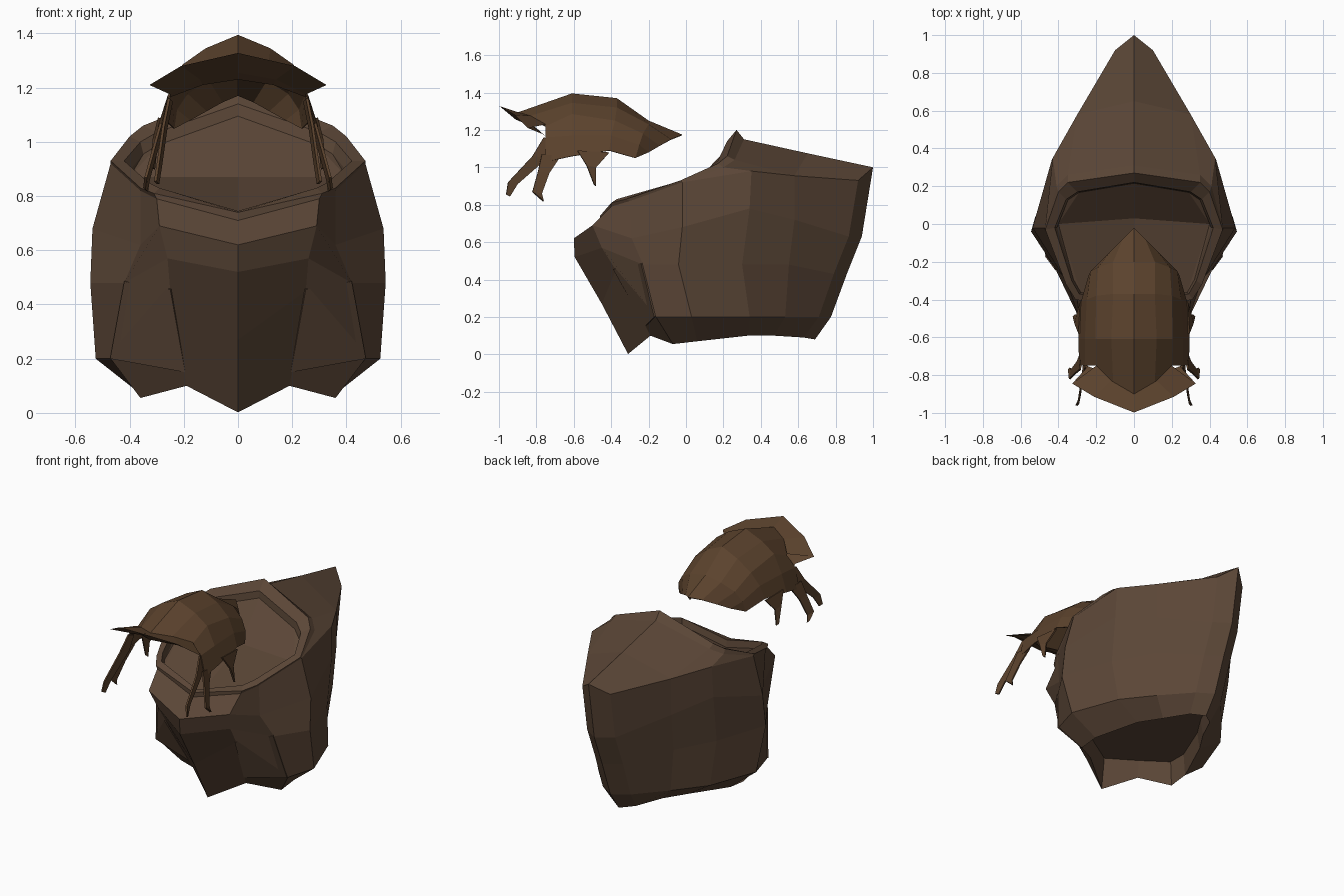
import bpy, bmesh


def material(name, rgb):
    m = bpy.data.materials.new(name)
    m.diffuse_color = (*rgb, 1)
    return m


LEATHER = material("dark_leather", (0.105, 0.062, 0.038))
CAP = material("cap_leather", (0.105, 0.055, 0.026))


def sheet(name, columns, mat, thick=0.0):
    """Loft half-columns of points into a sheet, mirrored over x."""
    bm = bmesh.new()
    grid = [[bm.verts.new(p) for p in col] for col in columns]
    for a, b in zip(grid, grid[1:]):
        for i in range(len(a) - 1):
            bm.faces.new((a[i], a[i + 1], b[i + 1], b[i]))
    bmesh.ops.remove_doubles(bm, verts=bm.verts, dist=0.0005)
    me = bpy.data.meshes.new(name)
    bm.to_mesh(me)
    bm.free()
    me.materials.append(mat)
    ob = bpy.data.objects.new(name, me)
    bpy.context.collection.objects.link(ob)
    mir = ob.modifiers.new("mirror", 'MIRROR')
    mir.use_clip = True
    if thick:
        sol = ob.modifiers.new("shell", 'SOLIDIFY')
        sol.thickness = thick
        sol.offset = -1
    return ob


# body: vertical columns from the collar to the hem
flank = [(.47, -.02, .92), (.537, -.02, .68), (.545, -.04, .48), (.525, .03, .2), (.36, .06, .07)]
shoulder = [(.43, .35, .98), (.435, .34, .78), (.43, .3, .48), (.41, .34, .2), (.25, .33, .1)]
sheet("breast_plate", [
    [(0, -.46, .71), (0, -.6, .62), (0, -.595, .52), (0, -.45, .27), (0, -.31, .002)],
    [(.3, -.4, .79), (.29, -.5, .69), (.26, -.45, .57), (.25, -.375, .45), (.19, -.19, .1)],
    [(.36, -.3, .82), (.36, -.29, .62), (.42, -.23, .48), (.47, -.16, .2), (.36, -.07, .055)],
    flank], LEATHER)
sheet("back_shell", [
    flank, shoulder,
    [(.3, .58, .955), (.3, .58, .72), (.295, .55, .48), (.26, .53, .2), (.16, .47, .1)],
    [(.1, .92, .93), (.1, .87, .63), (.1, .79, .43), (.1, .71, .2), (.08, .63, .09)],
    [(0, 1, 1), (0, .94, .63), (0, .86, .43), (0, .775, .2), (0, .69, .08)]], LEATHER)

# flat ridge roof running to the rear point
sheet("back_roof", [
    [(0, .31, 1.15), (0, .65, 1.075), (0, 1, 1)],
    [(.35, .26, 1.04), (.3, .58, .955), (.1, .92, .93)]], LEATHER)
sheet("roof_shoulder", [
    [(.35, .26, 1.04), (.41, .2, 1.0), (.47, -.02, .92)],
    [(.3, .58, .955), shoulder[0], (.47, -.02, .92)]], LEATHER)

# raised collar rim around the neck opening: outer foot, outer lip, inner lip, inner foot
outer = [(0, -.46, .71), (.3, -.4, .79), (.36, -.3, .82), (.47, -.02, .92), (.41, .2, 1.0), (.35, .26, 1.04), (0, .31, 1.15)]
lip = [(0, -.46, .74), (.31, -.4, .81), (.36, -.32, .83), (.47, -.03, .93), (.4, .17, 1.02), (.35, .22, 1.06), (0, .27, 1.2)]
inner = [(0, -.42, .745), (.29, -.37, .83), (.33, -.3, .85), (.42, -.02, .93), (.36, .13, 1.0), (.3, .17, 1.035), (0, .22, 1.14)]
floor = [(x * .97, y * .98, z - .045) for x, y, z in inner]
sheet("collar_rim", list(zip(outer, lip, inner, floor)), LEATHER)

# basin closing the neck
mid = [(0, .03, .87), (.4, .0, .87)]
sheet("neck_basin_back", [[floor[6], mid[0]], [floor[5], mid[1]], [floor[4], mid[1]], [floor[3], mid[1]]], LEATHER)
sheet("neck_basin_front", [[floor[0], mid[0]], [floor[1], mid[1]], [floor[2], mid[1]], [floor[3], mid[1]]], LEATHER)

# hip plates, hem lining and recessed underside
sheet("hip_plate", [
    [(.25, -.39, .455), (.195, -.22, .15)],
    [(.42, -.24, .485), (.472, -.17, .2)]], LEATHER, .012)
hem = [(0, -.31, .002), (.19, -.19, .1), (.36, -.07, .055), (.36, .06, .07), (.25, .33, .1), (.16, .47, .1), (.08, .63, .09), (0, .69, .08)]
lining = [(x * .95, y * .95 + .01, .21) for x, y, z in hem]
sheet("hem_lining", list(zip(hem, lining)), LEATHER)
sheet("underside", [[p, (0, p[1], .21)] for p in lining], LEATHER)

# floating cap: cross-sections from brow to tail
sheet("cap_dome", [
    [(0, -.91, 1.29), (.11, -.85, 1.27), (.2, -.75, 1.22), (.26, -.75, 1.16), (.29, -.75, 1.03)],
    [(0, -.61, 1.395), (.12, -.61, 1.345), (.205, -.61, 1.285), (.26, -.61, 1.17), (.295, -.61, 1.06)],
    [(0, -.37, 1.37), (.11, -.37, 1.32), (.2, -.38, 1.25), (.25, -.4, 1.17), (.28, -.41, 1.09)],
    [(0, -.2, 1.25), (.11, -.2, 1.23), (.19, -.23, 1.18), (.23, -.25, 1.12), (.24, -.27, 1.05)],
    [(0, -.02, 1.175), (.06, -.08, 1.15), (.12, -.14, 1.115), (.18, -.2, 1.08), (.24, -.27, 1.05)]],
    CAP, .006)

# swept brim: top inner edge, front edge, underside edge, inner brow edge
sheet("cap_brim", [
    [(0, -.9, 1.295), (0, -.998, 1.328), (0, -.91, 1.255), (0, -.84, 1.23)],
    [(.12, -.83, 1.275), (.21, -.915, 1.28), (.14, -.83, 1.23), (.13, -.8, 1.21)],
    [(.2, -.75, 1.23), (.327, -.845, 1.21), (.25, -.76, 1.175), (.25, -.75, 1.165)]], CAP)

# hanging cheek straps: x, front and rear y, z at root, bend and tip
for name, path in {
    "cheek_strap_rear": [(.295, -.58, -.41, 1.08), (.315, -.53, -.48, 1.0), (.325, -.49, -.48, .9)],
    "cheek_strap_middle": [(.29, -.77, -.67, 1.06), (.315, -.79, -.73, .97), (.345, -.82, -.77, .86), (.35, -.77, -.76, .82)],
    "cheek_strap_front": [(.26, -.76, -.72, 1.15), (.28, -.82, -.74, 1.05), (.3, -.95, -.9, .91), (.31, -.96, -.94, .845)],
}.items():
    sheet(name, [[(x, a, z + .01) for x, a, b, z in path],
                 [(x - .01, b, z) for x, a, b, z in path]], CAP, .01)
